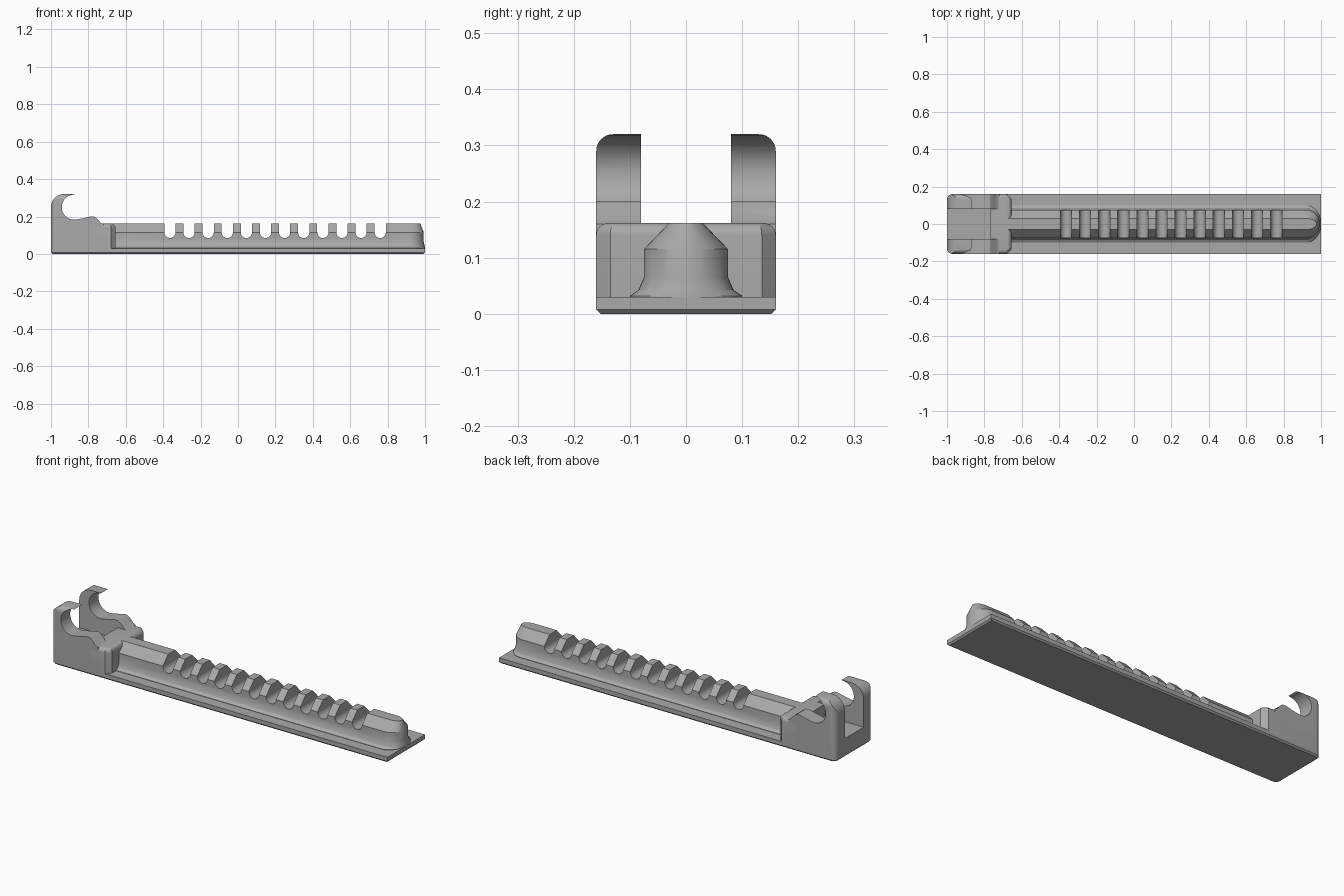
import bpy, bmesh, math
from mathutils import Vector

cube = bpy.data.objects.get("Cube")
if cube:
    bpy.data.objects.remove(cube, do_unlink=True)

GREY = bpy.data.materials.new("mid grey")
GREY.use_nodes = True
colour = (0.40, 0.40, 0.40, 1)
GREY.diffuse_color = colour
GREY.node_tree.nodes["Principled BSDF"].inputs["Base Color"].default_value = colour


def finish(name, bm, helper=False):
    bmesh.ops.recalc_face_normals(bm, faces=bm.faces)
    mesh = bpy.data.meshes.new(name)
    bm.to_mesh(mesh)
    bm.free()
    mesh.materials.append(GREY)
    ob = bpy.data.objects.new(name, mesh)
    bpy.context.collection.objects.link(ob)
    ob.hide_render = helper
    return ob


def box(lo, hi):
    bm = bmesh.new()
    bmesh.ops.create_cube(bm, size=1)
    for v in bm.verts:
        v.co = Vector([lo[i] + (v.co[i] + 0.5) * (hi[i] - lo[i]) for i in range(3)])
    return bm


def bevel(bm, test, width, segments=8):
    edges = [e for e in bm.edges if test(*[v.co for v in e.verts])]
    bmesh.ops.bevel(bm, geom=edges, offset=width, segments=segments,
                    profile=0.5, affect='EDGES', clamp_overlap=True)


def prism(bm, outline, y0, y1):
    """Extrude an x-z outline from y0 to y1."""
    face = bm.faces.new([bm.verts.new((x, y0, z)) for x, z in outline])
    ext = bmesh.ops.extrude_face_region(bm, geom=[face])["geom"]
    verts = [v for v in ext if isinstance(v, bmesh.types.BMVert)]
    bmesh.ops.translate(bm, vec=(0, y1 - y0, 0), verts=verts)


def arc(cx, cz, r, a0, a1, n=16):
    angles = [math.radians(a0 + (a1 - a0) * i / n) for i in range(n + 1)]
    return [(cx + r * math.cos(a), cz + r * math.sin(a)) for a in angles]


def cut(ob, tool, operation):
    mod = ob.modifiers.new("cut", 'BOOLEAN')
    mod.object, mod.operation, mod.solver = tool, operation, 'EXACT'
    bpy.context.view_layer.objects.active = ob
    bpy.ops.object.modifier_apply(modifier=mod.name)
    bpy.data.objects.remove(tool, do_unlink=True)


def smooth(ob):
    bpy.ops.object.select_all(action='DESELECT')
    ob.select_set(True)
    bpy.context.view_layer.objects.active = ob
    bpy.ops.object.shade_smooth_by_angle(angle=math.radians(25))


def near(value, target):
    return abs(value - target) < 0.001


def back_corner(a, b):
    return near(a.x, -1) and near(b.x, -1) and not near(a.z, b.z)


W = 0.16      # half width
TOP = 0.162   # rail height
FLOOR = 0.10  # channel floor between the hooks

# Base plate with rounded back corners and a chamfered underside
bm = box((-1, -W, 0), (1, W, 0.03))
bevel(bm, back_corner, 0.03)
bevel(bm, lambda a, b: a.z < 0.001 and b.z < 0.001, 0.008, 1)
smooth(finish("base_plate", bm))

# Rail: stacked outlines with a rounded nose (half width, height, nose length)
levels = [(0.10, 0.025, 0.08), (0.10, 0.032, 0.08), (0.085, 0.042, 0.078),
          (0.075, 0.065, 0.073), (0.075, 0.115, 0.073), (0.03, TOP, 0.055)]
bm = bmesh.new()
rings = []
for half, z, nose in levels:
    pts = [(-0.7, -half)]
    for i in range(25):
        a = math.pi * (i / 24 - 0.5)
        pts.append((0.92 + nose * math.cos(a), half * math.sin(a)))
    pts.append((-0.7, half))
    rings.append([bm.verts.new((x, y, z)) for x, y in pts])
for low, high in zip(rings, rings[1:]):
    for i in range(len(low)):
        j = (i + 1) % len(low)
        bm.faces.new((low[i], low[j], high[j], high[i]))
bm.faces.new(rings[0][::-1])
bm.faces.new(rings[-1])
rail = finish("toothed_rail", bm)

# Row of round-bottomed notches across the rail
bm = bmesh.new()
for i in range(12):
    x = -0.364 + i * 0.1022
    prism(bm, arc(x, 0.115, 0.03, 180, 360) + [(x + 0.03, 0.3), (x - 0.03, 0.3)], -0.2, 0.2)
cut(rail, finish("notch_cutter", bm, True), 'DIFFERENCE')
smooth(rail)

# Block under the hooks
bm = box((-1, -W, 0.01), (-0.7, W, FLOOR))
bevel(bm, back_corner, 0.03)
smooth(finish("hook_block", bm))

# Cross rib joining the hooks to the rail
bm = box((-0.77, -W, 0.008), (-0.655, W, TOP))
bevel(bm, lambda a, b: near(a.x, -0.655) and near(b.x, -0.655) and not near(a.z, b.z), 0.025, 1)
bevel(bm, lambda a, b: near(a.z, TOP) and near(b.z, TOP) and max(a.x, b.x) > -0.76, 0.022, 6)
smooth(finish("cross_rib", bm))

# Pair of open hooks, rounded on their outer edges
profile = [(-0.72, 0.01), (-1, 0.01)]
profile += arc(-0.93, 0.25, 0.07, 180, 90, 10)
profile += [(-0.87, 0.32)]
profile += arc(-0.875, 0.25, 0.067, 90, 275, 24)
profile += [(-0.83, 0.19), (-0.79, 0.2), (-0.77, 0.2), (-0.755, 0.19), (-0.735, 0.167), (-0.72, 0.16)]
for side, name in ((1, "left_hook"), (-1, "right_hook")):
    bm = bmesh.new()
    prism(bm, profile, side * 0.08, side * W)
    hook = finish(name, bm)
    bm = box((-1, -W, 0), (-0.6, W, 0.32))
    bevel(bm, lambda a, b: back_corner(a, b) or
          (near(a.z, 0.32) and near(b.z, 0.32) and near(a.y, b.y)), 0.03)
    cut(hook, finish("hook_rounding", bm, True), 'INTERSECT')
    smooth(hook)
